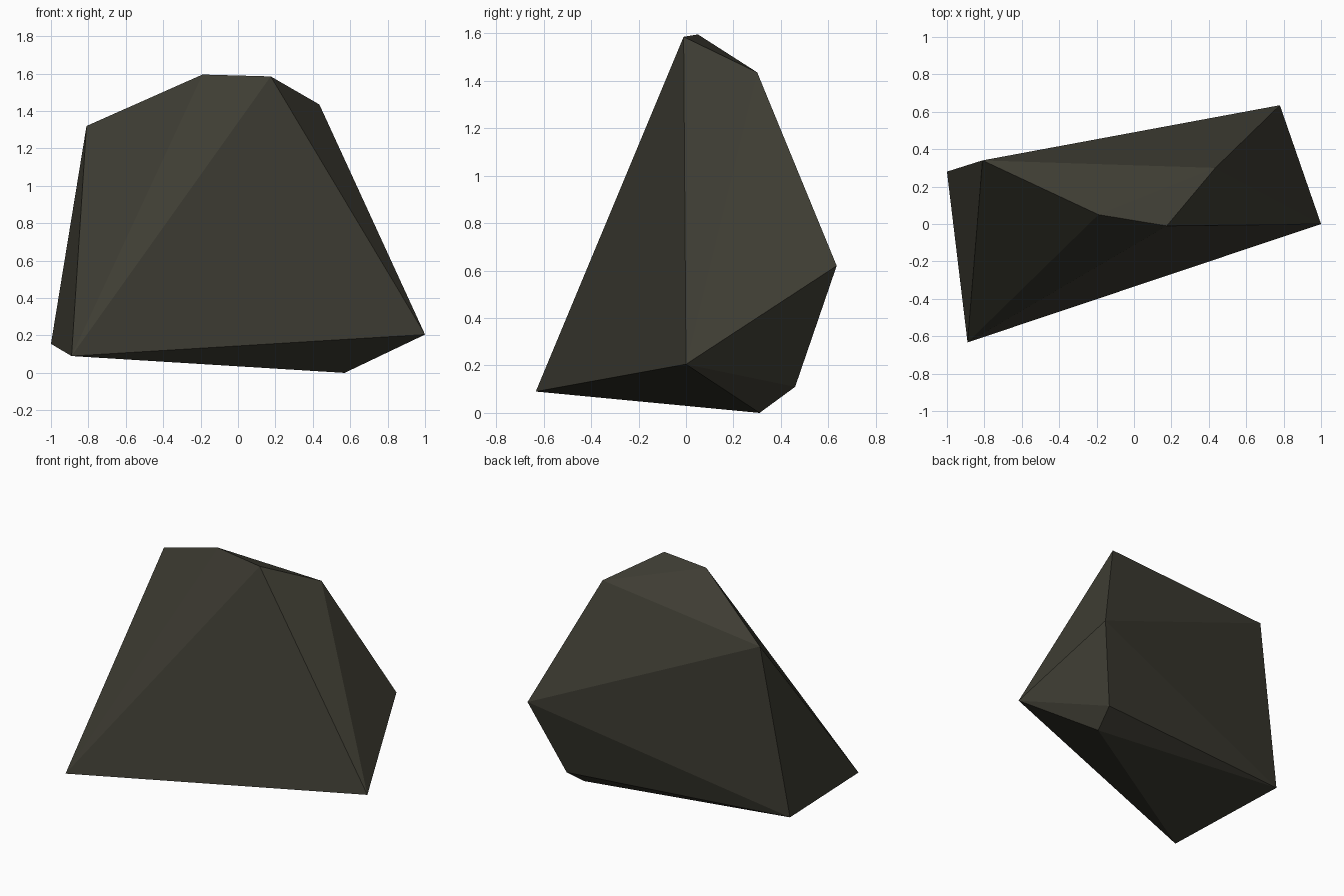
import bpy, bmesh

if "Cube" in bpy.data.objects:
    bpy.data.objects.remove(bpy.data.objects["Cube"])

# Rock colour
stone = bpy.data.materials.new("dark_olive_stone")
stone.diffuse_color = (0.048, 0.046, 0.033, 1)
stone.use_nodes = True
stone.node_tree.nodes["Principled BSDF"].inputs["Base Color"].default_value = stone.diffuse_color

# Corners of the faceted boulder
corners = [
    (-0.89, -0.633, 0.09), (1.0, 0.0, 0.205),                       # front foot
    (-1.0, 0.28, 0.155), (0.57, 0.31, 0.0), (0.60, 0.46, 0.11),     # back foot
    (0.78, 0.635, 0.62), (-0.81, 0.34, 1.32),                       # shoulders
    (0.435, 0.30, 1.435), (0.175, -0.01, 1.585), (-0.19, 0.05, 1.595),  # crown
]

# Boulder: the convex hull of its corners, flat shaded
bm = bmesh.new()
for c in corners:
    bm.verts.new(c)
bmesh.ops.convex_hull(bm, input=bm.verts[:])
bmesh.ops.recalc_face_normals(bm, faces=bm.faces[:])
mesh = bpy.data.meshes.new("boulder")
bm.to_mesh(mesh)
bm.free()
mesh.materials.append(stone)
bpy.context.collection.objects.link(bpy.data.objects.new("boulder", mesh))
